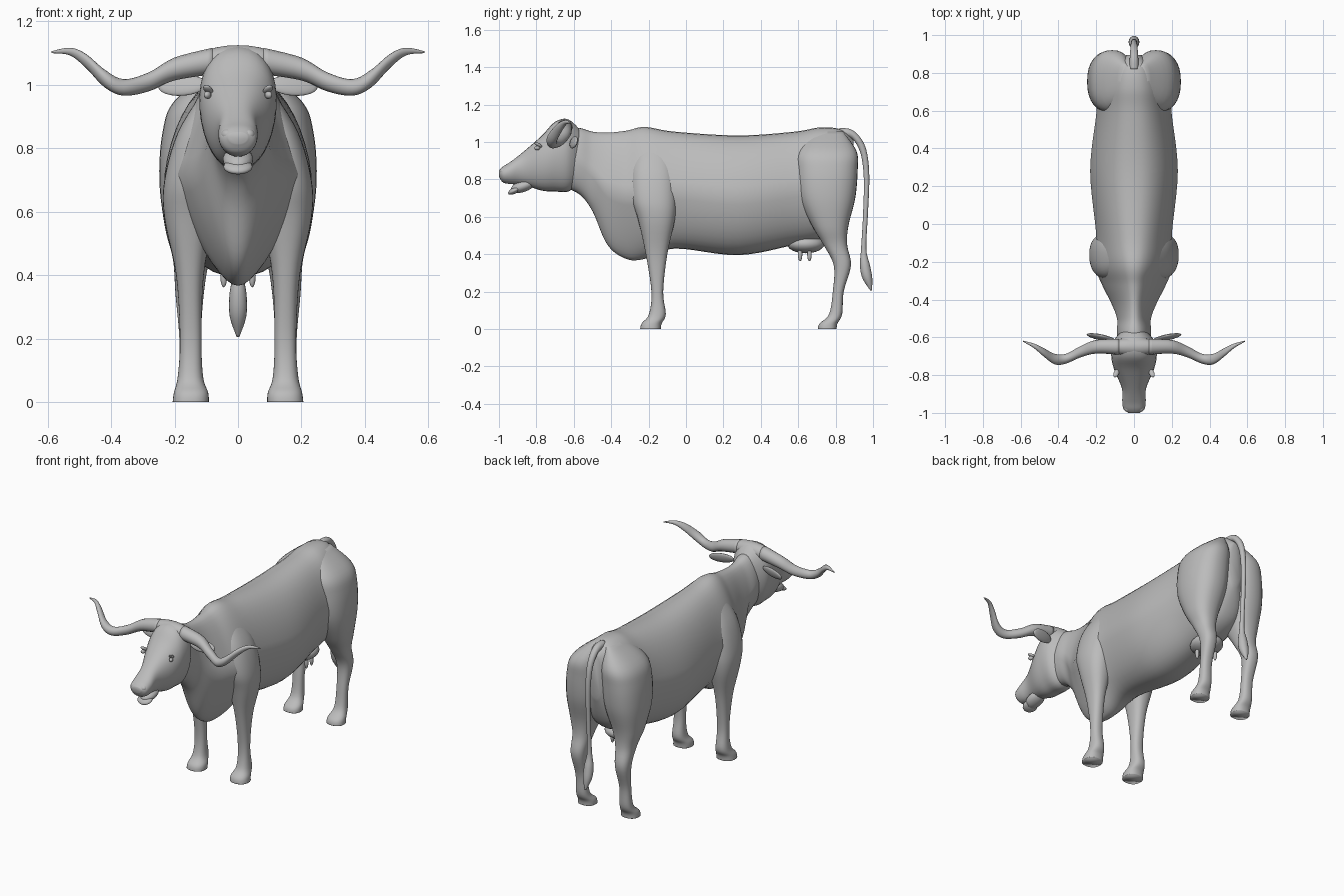
import bpy, bmesh, math
from mathutils import Matrix

hide = bpy.data.materials.new("grey_hide")
hide.diffuse_color = (0.5, 0.5, 0.5, 1)


def add_part(name, bm):
    """Turn a bmesh into a smooth coloured object."""
    bmesh.ops.recalc_face_normals(bm, faces=bm.faces[:])
    me = bpy.data.meshes.new(name)
    bm.to_mesh(me)
    bm.free()
    me.materials.append(hide)
    for p in me.polygons:
        p.use_smooth = True
    ob = bpy.data.objects.new(name, me)
    bpy.context.collection.objects.link(ob)
    return ob


def refine(rows, n):
    """Catmull-Rom interpolation of station rows."""
    out = []
    for i in range(len(rows) - 1):
        a, b, c, d = (rows[min(max(j, 0), len(rows) - 1)] for j in range(i - 1, i + 3))
        for s in range(n):
            t = s / n
            out.append([0.5 * (2*q + (r-p)*t + (2*p-5*q+4*r-u)*t*t + (3*q-p-3*r+u)*t**3)
                        for p, q, r, u in zip(a, b, c, d)])
    return out + [list(rows[-1])]


def loft(name, rows, ring_point, sides=32, n=5):
    """Skin closed rings through the stations and cap both ends."""
    bm = bmesh.new()
    rings = [[bm.verts.new(ring_point(r, 2 * math.pi * k / sides)) for k in range(sides)]
             for r in refine(rows, n)]
    for a, b in zip(rings, rings[1:]):
        for k in range(sides):
            m = (k + 1) % sides
            bm.faces.new((a[k], a[m], b[m], b[k]))
    bm.faces.new(rings[0])
    bm.faces.new(rings[-1])
    return add_part(name, bm)


def blob(name, loc, size, rot=(0, 0, 0)):
    """Stretched and turned ball."""
    bm = bmesh.new()
    bmesh.ops.create_uvsphere(bm, u_segments=20, v_segments=12, radius=1)
    turn = Matrix.Rotation(rot[2], 4, 'Z') @ Matrix.Rotation(rot[1], 4, 'Y') @ Matrix.Rotation(rot[0], 4, 'X')
    bm.transform(Matrix.Translation(loc) @ turn @ Matrix.Diagonal((*size, 1)))
    return add_part(name, bm)


def mirror(ob):
    """Copy a left part to the right side."""
    me = ob.data.copy()
    me.transform(Matrix.Scale(-1, 4, (1, 0, 0)))
    me.flip_normals()
    twin = bpy.data.objects.new(ob.name + "_mirrored", me)
    bpy.context.collection.objects.link(twin)


def rounded(v):
    return math.copysign(abs(v) ** 0.85, v)


def trunk_ring(r, a):
    """Row: y, bottom, top, half width, keel; the spine ridge follows the keel."""
    y, z0, z1, w, keel = r
    c, s = math.cos(a), math.sin(a)
    k = keel if s < 0 else 0.1 + 0.65 * keel
    x = (1 - k) * abs(rounded(c)) + k * (1 - abs(s))
    return (math.copysign(w * x, c), y, (z0 + z1) / 2 + (z1 - z0) / 2 * s)


def head_ring(r, a):
    """Row: y, bottom, top, half width; narrower at the jaw."""
    y, z0, z1, w = r
    c, s = math.cos(a), math.sin(a)
    return (w * rounded(c) * (1 + 0.1 * s), y, (z0 + z1) / 2 + (z1 - z0) / 2 * s)


def leg_ring(r, a):
    """Row: z, front, back, inner, outer."""
    z, y0, y1, x0, x1 = r
    return ((x0 + x1) / 2 + (x1 - x0) / 2 * rounded(math.cos(a)),
            (y0 + y1) / 2 + (y1 - y0) / 2 * rounded(math.sin(a)), z)


def horn_ring(r, a):
    """Row: x, y, z, radius."""
    return (r[0], r[1] + r[3] * math.cos(a), r[2] + r[3] * math.sin(a))


def tail_ring(r, a):
    """Row: y, z, radius; rings lean from upright at the root to level."""
    y, z, rad = r
    lean = math.pi / 2 * min(max((1.05 - z) / 0.11, 0), 1)
    s = rad * math.sin(a)
    return (rad * math.cos(a), y + s * math.sin(lean), z + s * math.cos(lean))


# Neck, brisket, barrel and rump
trunk = [(-0.66, 0.76, 1.08, 0.085, 0), (-0.57, 0.72, 1.075, 0.09, 0.1),
         (-0.50, 0.63, 1.055, 0.09, 0.3), (-0.42, 0.45, 1.05, 0.12, 0.5),
         (-0.32, 0.375, 1.06, 0.17, 0.6), (-0.22, 0.375, 1.08, 0.205, 0.5),
         (-0.06, 0.43, 1.055, 0.20, 0.2), (0.28, 0.395, 1.035, 0.232, 0.1),
         (0.58, 0.45, 1.055, 0.20, 0.1), (0.72, 0.48, 1.078, 0.19, 0.1),
         (0.83, 0.56, 1.066, 0.14, 0), (0.895, 0.74, 1.01, 0.04, 0)]
loft("body", trunk, trunk_ring, 40, 6)

# Head from muzzle to poll, with the crest that carries the horns
skull = [(-1.0, 0.815, 0.85, 0.03), (-0.98, 0.785, 0.868, 0.055), (-0.94, 0.775, 0.893, 0.062),
         (-0.87, 0.77, 0.947, 0.064), (-0.77, 0.74, 1.035, 0.105), (-0.70, 0.735, 1.108, 0.12),
         (-0.63, 0.735, 1.12, 0.115), (-0.57, 0.78, 1.07, 0.07)]
loft("head", skull, head_ring)
blob("poll", (0, -0.65, 1.075), (0.135, 0.05, 0.05))
blob("lower_jaw", (0, -0.87, 0.765), (0.048, 0.07, 0.032), (0.35, 0, 0))
blob("tongue", (0, -0.915, 0.742), (0.046, 0.04, 0.017), (0.5, 0, 0))

# Front legs with shoulders
fore = [(0, -0.245, -0.135, 0.092, 0.206), (0.03, -0.237, -0.13, 0.094, 0.202),
        (0.08, -0.198, -0.108, 0.11, 0.19), (0.20, -0.185, -0.122, 0.115, 0.183),
        (0.40, -0.215, -0.10, 0.108, 0.195), (0.58, -0.255, -0.06, 0.075, 0.232),
        (0.70, -0.29, -0.05, 0.05, 0.232), (0.85, -0.29, -0.06, 0.03, 0.19),
        (0.98, -0.25, -0.10, 0.02, 0.11)]
mirror(loft("front_leg", fore, leg_ring))

# Hind legs with thighs
hind = [(0, 0.705, 0.805, 0.095, 0.203), (0.03, 0.715, 0.81, 0.097, 0.20),
        (0.08, 0.765, 0.835, 0.112, 0.188), (0.20, 0.785, 0.843, 0.117, 0.185),
        (0.34, 0.79, 0.882, 0.108, 0.197), (0.45, 0.735, 0.862, 0.09, 0.205),
        (0.55, 0.675, 0.868, 0.06, 0.23), (0.70, 0.605, 0.905, 0.015, 0.248),
        (0.85, 0.59, 0.918, 0.005, 0.238), (0.95, 0.60, 0.912, 0.005, 0.20),
        (1.055, 0.68, 0.84, 0.015, 0.07)]
mirror(loft("hind_leg", hind, leg_ring))

# Horns
curve = [(0.08, -0.65, 1.075, 0.042), (0.20, -0.65, 1.05, 0.036), (0.28, -0.675, 1.01, 0.03),
         (0.36, -0.713, 0.992, 0.026), (0.42, -0.715, 1.02, 0.028), (0.48, -0.678, 1.076, 0.022),
         (0.53, -0.645, 1.105, 0.012), (0.588, -0.62, 1.103, 0.003)]
mirror(loft("horn", curve, horn_ring, 16))

# Face details
mirror(blob("ear", (0.175, -0.60, 0.998), (0.078, 0.012, 0.034), (-0.35, 0.06, 0.2)))
mirror(blob("eye", (0.096, -0.795, 0.968), (0.011, 0.016, 0.012), (0, 0, 0.4)))
mirror(blob("brow", (0.094, -0.79, 0.985), (0.014, 0.026, 0.009), (-0.5, 0, 0.4)))
mirror(blob("nostril", (0.033, -0.975, 0.843), (0.02, 0.02, 0.018)))

# Udder and teats
blob("udder", (0, 0.64, 0.455), (0.09, 0.10, 0.05))
for y in (0.61, 0.66):
    mirror(blob("teat", (0.045, y, 0.40), (0.011, 0.012, 0.038)))

# Tail with its tuft
spine = [(0.82, 1.05, 0.025), (0.89, 1.04, 0.022), (0.945, 0.96, 0.018), (0.965, 0.82, 0.015),
         (0.96, 0.62, 0.013), (0.95, 0.43, 0.014), (0.957, 0.34, 0.027), (0.97, 0.27, 0.026),
         (0.99, 0.205, 0.004)]
loft("tail", spine, tail_ring, 16, 5)
